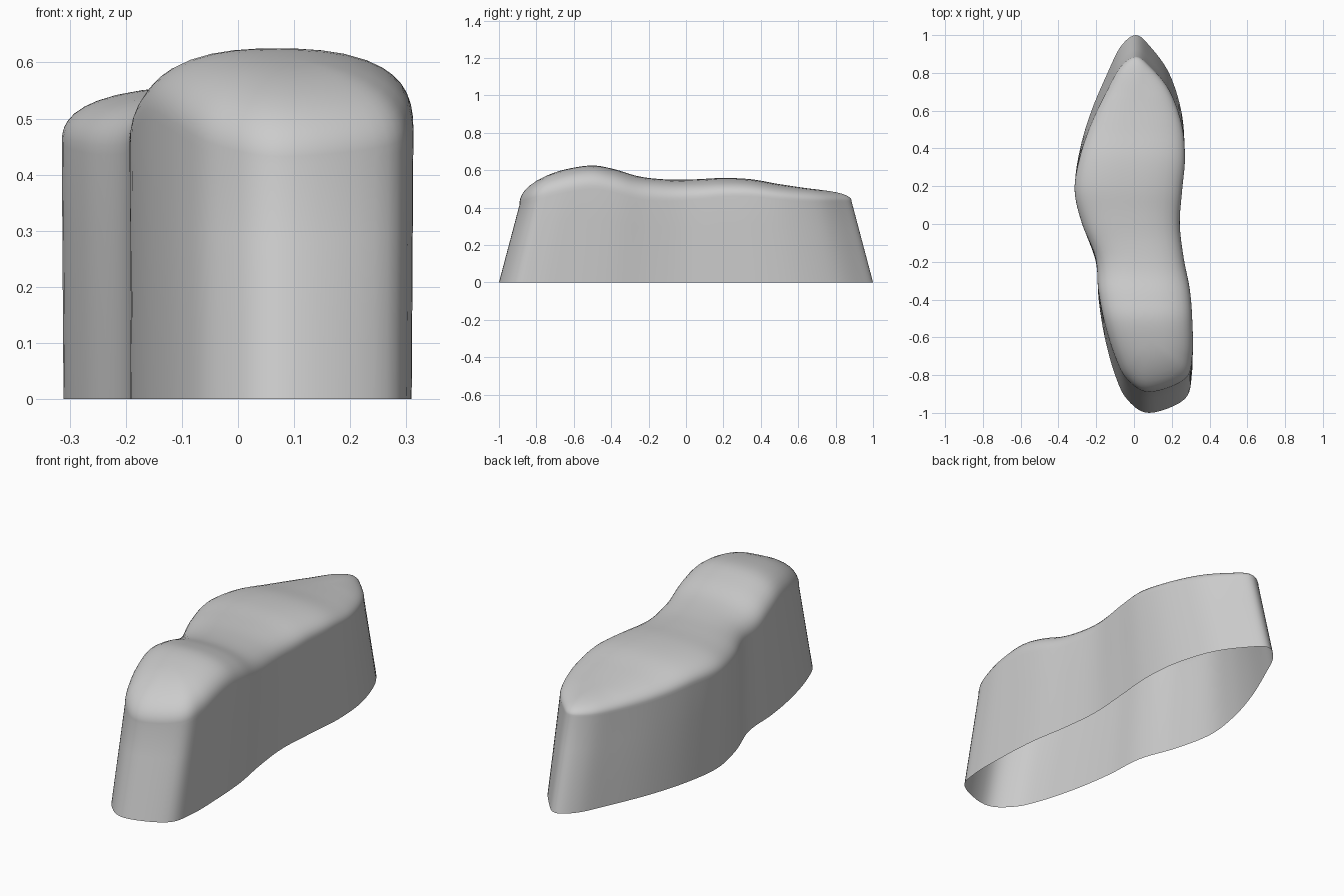
import bpy, bmesh
from mathutils import Vector

cube = bpy.data.objects.get("Cube")
if cube:
    bpy.data.objects.remove(cube, do_unlink=True)

# Base outline stations: y, right edge x, left edge x
STATIONS = [(1, .01, .01), (.94, -.07, .085), (.8, -.14, .185), (.6, -.225, .25),
            (.4, -.285, .267), (.2, -.311, .252), (0, -.272, .24), (-.2, -.202, .26),
            (-.4, -.187, .293), (-.6, -.155, .306), (-.8, -.1, .306),
            (-.93, -.035, .265), (-1, .08, .08)]
# Crest height along y
CREST = [(-.89, .535), (-.8, .562), (-.65, .603), (-.5, .625), (-.38, .604), (-.25, .566),
         (-.1, .55), (.05, .551), (.2, .558), (.35, .551), (.5, .525), (.7, .497), (.88, .485)]
# Depth of the rounded edge along y
EDGE = [(-.89, .12), (-.4, .125), (.2, .1), (.6, .075), (.88, .055)]
TAPER = .265
STEPS = 6


def curve(table, y):
    """Smooth interpolation through (y, value) pairs."""
    y = min(max(y, table[0][0]), table[-1][0])
    i = max(k for k in range(len(table) - 1) if table[k][0] <= y)

    def slope(k):
        a, b = table[max(k - 1, 0)], table[min(k + 1, len(table) - 1)]
        return (b[1] - a[1]) / (b[0] - a[0])
    (y0, v0), (y1, v1) = table[i], table[i + 1]
    h = y1 - y0
    t = (y - y0) / h
    return (v0 * (1 + 2 * t) * (1 - t) ** 2 + v1 * t * t * (3 - 2 * t)
            + h * t * (1 - t) * (slope(i) * (1 - t) - slope(i + 1) * t))


def closed_spline(pts, steps):
    """Catmull-Rom loop through the points."""
    out, n = [], len(pts)
    for i in range(n):
        a, b, c, d = (pts[(i + k) % n] for k in (-1, 0, 1, 2))
        for j in range(steps):
            t = j / steps
            out.append(.5 * (2 * b + (c - a) * t + (2 * a - 5 * b + 4 * c - d) * t * t
                             + (3 * b - a - 3 * c + d) * t ** 3))
    return out


right = [Vector((r, y)) for y, r, l in STATIONS]
left = [Vector((l, y)) for y, r, l in STATIONS[1:-1]]
outline = closed_spline(right + left[::-1], STEPS)
count = len(outline)
middle = [(.9 * y, (r + l) / 2) for y, r, l in reversed(STATIONS)]

# Tapered side wall, then rounded rim and crowned top
rims = []
for p in outline:
    z = curve(CREST, .89 * p.y) - curve(EDGE, .89 * p.y)
    rims.append(Vector((p.x * 1.01, p.y * (1 - TAPER * z), z)))
rings = []
for f in (0, .33, .67):
    rings.append([Vector((p.x, p.y, 0)).lerp(r, f) for p, r in zip(outline, rims)])
for s in (1, .997, .985, .96, .92, .86, .78, .66, .5, .33, .16, 0):
    ring = []
    for r in rims:
        sy = min(max(r.y, -.62), .66)
        sx = curve(middle, sy)
        x, y = sx + (r.x - sx) * s, sy + (r.y - sy) * s
        drop = 1 - (1 - s ** 2.5) ** .4
        ring.append(Vector((x, y, curve(CREST, y) - curve(EDGE, r.y) * drop)))
    rings.append(ring)

bm = bmesh.new()
grid = [[bm.verts.new(v) for v in ring] for ring in rings]
for low, high in zip(grid, grid[1:]):
    for i in range(count):
        j = (i + 1) % count
        bm.faces.new((low[i], low[j], high[j], high[i]))
bmesh.ops.remove_doubles(bm, verts=bm.verts, dist=.0005)
bmesh.ops.recalc_face_normals(bm, faces=bm.faces)
# The open shell must face outward
top = max(bm.faces, key=lambda f: f.calc_center_median().z)
if top.normal.z < 0:
    bmesh.ops.reverse_faces(bm, faces=bm.faces)
mesh = bpy.data.meshes.new("foot_form_shell")
bm.to_mesh(mesh)
bm.free()
shell = bpy.data.objects.new("foot_form_shell", mesh)
bpy.context.collection.objects.link(shell)

grey = bpy.data.materials.new("plain_grey")
grey.use_nodes = True
color = (.6, .6, .6, 1)
grey.diffuse_color = color
grey.node_tree.nodes["Principled BSDF"].inputs["Base Color"].default_value = color
mesh.materials.append(grey)
for poly in mesh.polygons:
    poly.use_smooth = True
